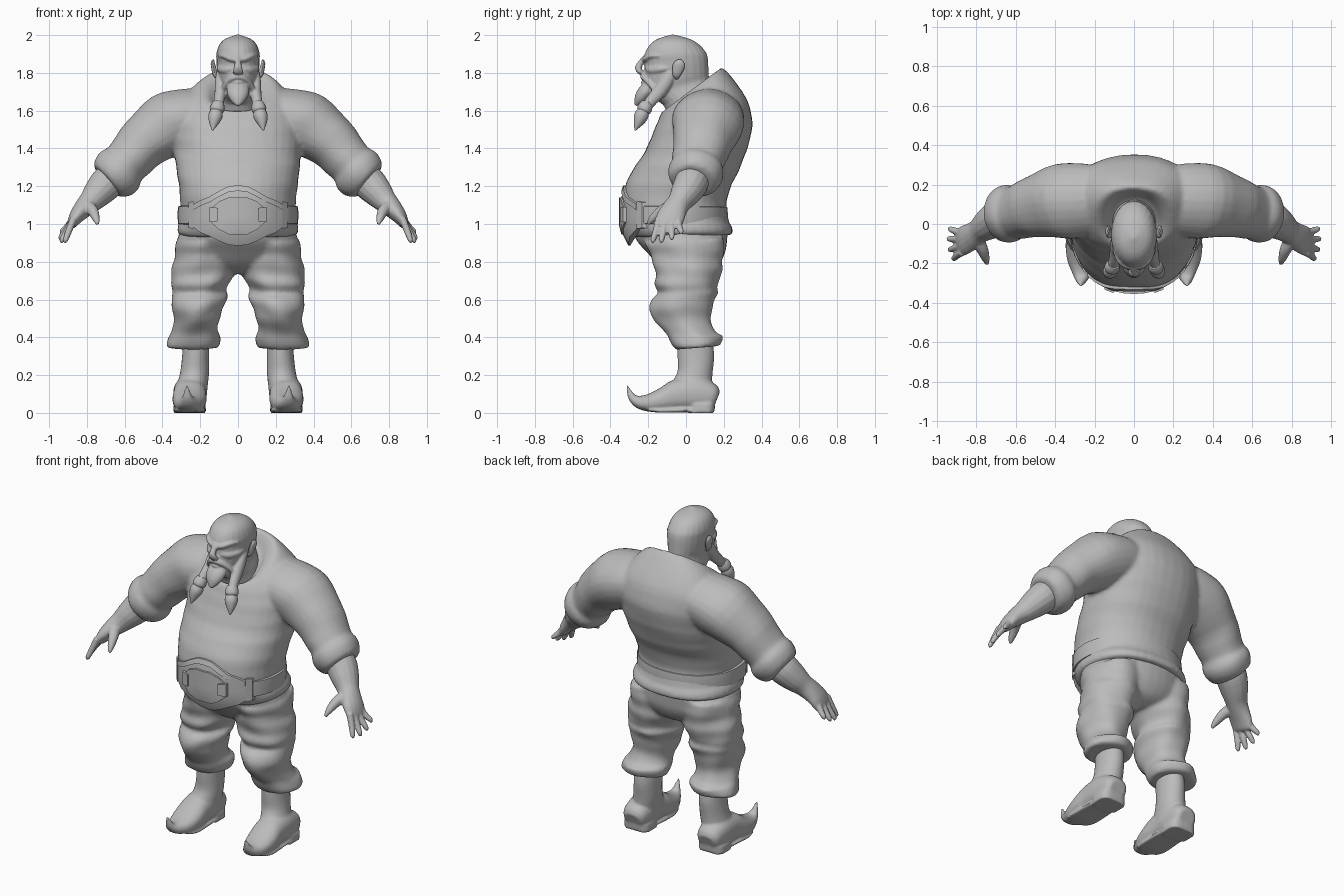
import bpy, bmesh, math
from mathutils import Vector

grey = bpy.data.materials.new("plain_grey")
grey.diffuse_color = (0.5, 0.5, 0.5, 1)


def finish(name, bm, mirror=False, angle=45):
    bmesh.ops.recalc_face_normals(bm, faces=bm.faces)
    me = bpy.data.meshes.new(name)
    bm.to_mesh(me)
    bm.free()
    me.materials.append(grey)
    ob = bpy.data.objects.new(name, me)
    bpy.context.collection.objects.link(ob)
    bpy.ops.object.select_all(action='DESELECT')
    ob.select_set(True)
    bpy.context.view_layer.objects.active = ob
    bpy.ops.object.shade_smooth_by_angle(angle=math.radians(angle))
    if mirror:
        m = ob.modifiers.new("mirror", 'MIRROR')
        m.use_mirror_merge = False
    return ob


def blend(name, parts, voxel, rounds):
    """Melt overlapping parts into one continuous surface."""
    bpy.ops.object.select_all(action='DESELECT')
    for ob in parts:
        ob.select_set(True)
    bpy.context.view_layer.objects.active = parts[0]
    bpy.ops.object.convert(target='MESH')
    bpy.ops.object.join()
    ob = bpy.context.view_layer.objects.active
    ob.name = name
    m = ob.modifiers.new("melt", 'REMESH')
    m.mode, m.voxel_size, m.use_smooth_shade = 'VOXEL', voxel, True
    s = ob.modifiers.new("soften", 'SMOOTH')
    s.factor, s.iterations = 0.5, rounds


def skin(name, rings, n=24, steps=3, power=1.0, wob=0.0, mirror=False):
    """Smooth skin through rings, each given as (centre, u axis, v axis)."""
    dense = []
    for i in range(len(rings) - 1):
        p0, p1 = rings[max(i - 1, 0)], rings[i]
        p2, p3 = rings[i + 1], rings[min(i + 2, len(rings) - 1)]
        for s in range(steps):
            t = s / steps
            dense.append([0.5 * (2 * b + (c - a) * t + (2 * a - 5 * b + 4 * c - d) * t * t
                                 + (3 * b - a - 3 * c + d) * t ** 3)
                          for a, b, c, d in zip(p0, p1, p2, p3)])
    dense.append(rings[-1])
    bm = bmesh.new()
    loops = []
    for c, u, v in dense:
        loop = []
        for k in range(n):
            a = 2 * math.pi * k / n
            ca, sa = math.cos(a), math.sin(a)
            r = 1 + wob * math.sin(3 * a + c.z * 38) * math.cos(2 * a - c.z * 21)
            cu = math.copysign(abs(ca) ** power, ca) * r
            sv = math.copysign(abs(sa) ** power, sa) * r
            loop.append(bm.verts.new(c + u * cu + v * sv))
        loops.append(loop)
    for a, b in zip(loops, loops[1:]):
        for k in range(n):
            bm.faces.new((a[k], a[(k + 1) % n], b[(k + 1) % n], b[k]))
    bm.faces.new(loops[0])
    bm.faces.new(loops[-1])
    return finish(name, bm, mirror)


def body(name, rows, x=0.0, **kw):
    """Rows: front y, front z, back y, back z, half width, optional centre x."""
    rings = []
    for r in rows:
        yf, zf, yb, zb, w = r[:5]
        cx = r[5] if len(r) > 5 else x
        rings.append((Vector((cx, (yf + yb) / 2, (zf + zb) / 2)), Vector((w, 0, 0)),
                      Vector((0, (yb - yf) / 2, (zb - zf) / 2))))
    return skin(name, rings, **kw)


def tube(name, rows, side=(0, 1, 0), **kw):
    """Rows: x, y, z, half thickness, half width along the side axis."""
    pts = [Vector(r[:3]) for r in rows]
    rings = []
    for i, r in enumerate(rows):
        t = (pts[min(i + 1, len(pts) - 1)] - pts[max(i - 1, 0)]).normalized()
        v = Vector(side)
        v = (v - t * v.dot(t)).normalized()
        rings.append((pts[i], t.cross(v) * r[3], v * r[4]))
    return skin(name, rings, **kw)


def plate(name, cols, out, mirror=False):
    """Curved plate on the belly; columns: x, low z, high z."""
    bm = bmesh.new()
    loops = []
    for x, lo, hi in cols:
        y = -0.055 - 0.28 * math.sqrt(max(0, 1 - (x / 0.32) ** 2))
        zs = [lo + (hi - lo) * k / 4 for k in range(5)]
        pts = [(x, y - out + 0.5 * max(0, 0.97 - z) + 0.35 * max(0, z - 1.14), z) for z in zs]
        pts += [(x, y + .04, hi), (x, y + .04, lo)]
        loops.append([bm.verts.new(p) for p in pts])
    for a, b in zip(loops, loops[1:]):
        for k in range(7):
            bm.faces.new((a[k], a[(k + 1) % 7], b[(k + 1) % 7], b[k]))
    bm.faces.new(loops[0])
    bm.faces.new(loops[-1])
    return finish(name, bm, mirror, 30)


def mir(cols):
    return [(-x, a, b) for x, a, b in reversed(cols) if x > 0] + cols


# Shirt: humped torso, hem roll, sleeves and rolled cuffs in one surface
torso = body("torso", [(-.29, .93, .22, .94, .295), (-.325, .98, .24, .97, .305), (-.33, 1.1, .212, 1.08, .305),
                       (-.325, 1.19, .23, 1.18, .312), (-.285, 1.28, .28, 1.28, .325),
                       (-.225, 1.37, .325, 1.4, .335), (-.185, 1.46, .35, 1.52, .345),
                       (-.155, 1.53, .337, 1.62, .34), (-.135, 1.575, .288, 1.72, .30),
                       (-.122, 1.60, .2, 1.822, .215), (-.11, 1.595, .17, 1.81, .155),
                       (-.09, 1.56, .14, 1.75, .12)], n=36, power=.9, wob=.012)
hem = body("hem", [(-.28, .94, .225, .94, .30), (-.30, .96, .247, .95, .32), (-.30, 1.0, .242, .99, .317),
                   (-.29, 1.03, .21, 1.02, .30)], n=36, power=.9, wob=.01)
sleeve = tube("sleeve", [(.20, .12, 1.57, .15, .18), (.28, .12, 1.555, .162, .19), (.37, .115, 1.525, .17, .19),
                         (.495, .09, 1.435, .144, .16), (.58, .065, 1.34, .127, .14),
                         (.64, .05, 1.27, .115, .13)], wob=.02, mirror=True)
cuff = tube("cuff", [(.59, .06, 1.315, .115, .12), (.617, .055, 1.29, .138, .144), (.65, .05, 1.262, .14, .146),
                     (.685, .045, 1.23, .118, .126), (.695, .043, 1.222, .09, .1)], wob=.02, mirror=True)
blend("shirt", [torso, hem, sleeve, cuff], .012, 5)

# Forearm, palm, fingers and thumb
hand = [tube("forearm", [(.65, .04, 1.26, .09, .095), (.70, .025, 1.21, .09, .09), (.745, -.005, 1.16, .078, .08),
                         (.785, -.035, 1.115, .062, .064), (.82, -.06, 1.08, .052, .068),
                         (.855, -.08, 1.04, .04, .075), (.88, -.093, 1.0, .026, .07), (.888, -.097, .985, .012, .055)],
             n=16, mirror=True)]
for i, (tx, ty, tz) in enumerate([(.937, -.025, .945), (.943, -.075, .915), (.937, -.13, .9), (.918, -.175, .9)]):
    by = -.045 - .033 * i
    hand.append(tube("finger", [(.87, by, 1.03, .02, .019), ((.876 + tx) / 2, (by + ty) / 2, (1.02 + tz) / 2, .018, .018),
                                (tx - .005, ty, tz + .015, .014, .014), (tx, ty, tz, .006, .006)], n=10, mirror=True))
hand.append(tube("thumb", [(.80, -.07, 1.10, .035, .04), (.768, -.13, 1.068, .03, .03), (.752, -.175, 1.03, .021, .021),
                           (.743, -.203, 1.0, .009, .009)], n=10, mirror=True))
blend("hands", hand, .006, 3)

# Baggy trousers
seat = body("seat", [(-.28, .98, .205, 1.0, .28), (-.27, .93, .222, .95, .315), (-.225, .87, .215, .88, .31),
                     (-.17, .81, .19, .81, .28), (-.12, .765, .15, .765, .18), (-.06, .735, .08, .735, .08)],
            n=32, wob=.015)
leg = body("leg", [(-.21, .90, .21, .93, .155, .17), (-.18, .81, .195, .82, .162, .173),
                   (-.165, .73, .185, .75, .166, .188), (-.167, .68, .177, .70, .155, .202),
                   (-.15, .635, .16, .66, .142, .206), (-.18, .60, .17, .63, .149, .207),
                   (-.187, .52, .142, .56, .13, .215), (-.14, .46, .135, .48, .118, .22),
                   (-.11, .42, .155, .425, .126, .228), (-.097, .40, .195, .405, .138, .232),
                   (-.06, .338, .178, .358, .138, .237), (-.03, .34, .12, .35, .09, .23)],
           wob=.05, mirror=True, n=28)
blend("trousers", [seat, leg], .012, 4)

# Boots with curled toes and heels
shaft = body("shaft", [(-.045, .38, .14, .38, .07, .222), (-.045, .30, .15, .30, .072, .224),
                       (-.045, .22, .14, .20, .077, .23), (-.075, .16, .14, .13, .082, .242),
                       (-.12, .08, .15, .06, .085, .252)], mirror=True)
foot = tube("foot", [(.255, .165, .075, .04, .05), (.255, .14, .085, .07, .075), (.255, .05, .1, .092, .087),
                     (.255, -.05, .092, .085, .088), (.257, -.12, .07, .065, .09), (.26, -.19, .054, .049, .078),
                     (.264, -.25, .058, .034, .05), (.268, -.288, .085, .02, .026), (.27, -.312, .145, .004, .005)],
            side=(1, 0, 0), power=.85, mirror=True)
heel = body("heel", [(.015, 0, .15, 0, .087), (.015, .05, .155, .05, .084)], x=.256,
            power=.6, steps=1, mirror=True)
sole = tube("sole", [(.255, .05, .014, .012, .08), (.255, -.05, .014, .012, .086), (.257, -.14, .012, .011, .087),
                     (.26, -.20, .018, .010, .07)], side=(1, 0, 0), power=.6, mirror=True, n=12)
blend("boots", [shaft, foot, heel, sole], .008, 2)

# Belt band and layered buckle
body("belt", [(-.32, .998, .2, .995, .30), (-.338, 1.003, .218, 1.0, .318), (-.34, 1.05, .222, 1.05, .32),
              (-.338, 1.095, .218, 1.09, .318), (-.32, 1.10, .2, 1.095, .30)], n=36, steps=1, power=.95)
plate("buckle_plate", mir([(0, .885, 1.2), (.05, .89, 1.195), (.1, .91, 1.17), (.15, .935, 1.14),
                           (.2, .955, 1.12), (.24, .985, 1.10)]), .012)
plate("buckle_boss", mir([(0, .945, 1.14), (.05, .945, 1.14), (.1, .97, 1.12), (.145, 1.01, 1.08)]), .02)
plate("buckle_clasp", [(.105, 1.015, 1.085), (.15, 1.01, 1.09)], .03, True)
plate("belt_loop", [(.235, .975, 1.12), (.262, .98, 1.115)], .016, True)
plate("buckle_rim", mir([(0, 1.175, 1.205), (.05, 1.17, 1.2), (.1, 1.145, 1.175), (.15, 1.115, 1.145),
                         (.2, 1.095, 1.125), (.235, 1.075, 1.105)]), .02)

# Bald head with face details, moustache, chin beard and side whiskers
skull = body("skull", [(-.09, 1.54, .14, 1.66, .115), (-.12, 1.63, .125, 1.72, .105), (-.20, 1.675, .122, 1.77, .095),
                       (-.218, 1.73, .12, 1.80, .104), (-.222, 1.80, .118, 1.845, .112),
                       (-.218, 1.85, .115, 1.88, .114), (-.222, 1.89, .105, 1.91, .115),
                       (-.195, 1.945, .07, 1.95, .1), (-.15, 1.98, .02, 1.98, .068),
                       (-.075, 2.003, -.065, 2.003, .006)], power=.95)
nose = tube("nose", [(0, -.215, 1.885, .012, .016), (0, -.236, 1.86, .014, .016), (0, -.252, 1.828, .019, .022),
                     (0, -.244, 1.806, .015, .03), (0, -.222, 1.797, .01, .02)], side=(1, 0, 0), n=12)
brow = tube("brow", [(.0, -.222, 1.868, .015, .014), (.04, -.212, 1.876, .016, .016), (.075, -.185, 1.89, .013, .014),
                     (.1, -.14, 1.89, .008, .008)], n=10, mirror=True)
cheek = tube("cheek", [(.03, -.208, 1.822, .012, .012), (.06, -.185, 1.815, .022, .02),
                       (.092, -.135, 1.82, .02, .02), (.105, -.09, 1.825, .008, .008)], n=10, mirror=True)
lip = tube("lip", [(-.04, -.2, 1.745, .006, .008), (0, -.228, 1.75, .009, .013), (.04, -.2, 1.745, .006, .008)], n=10)
moustache = tube("moustache", [(0, -.23, 1.78, .014, .014), (.03, -.22, 1.772, .015, .014),
                               (.062, -.19, 1.745, .014, .016), (.085, -.16, 1.705, .014, .016)], n=10, mirror=True)
beard = tube("beard", [(0, -.18, 1.735, .035, .055), (0, -.215, 1.70, .04, .06), (0, -.24, 1.668, .034, .048),
                       (0, -.255, 1.645, .022, .03), (0, -.268, 1.628, .008, .01)], side=(1, 0, 0), n=14)
whisker = tube("whisker", [(.102, -.075, 1.80, .014, .024), (.098, -.105, 1.75, .024, .034),
                           (.094, -.14, 1.70, .03, .036), (.099, -.178, 1.66, .028, .032),
                           (.108, -.21, 1.62, .027, .028)], n=14, mirror=True)
blend("head", [skull, nose, brow, cheek, lip, moustache, beard, whisker], .0055, 4)

# Ears
tube("ear", [(.105, -.05, 1.77, .008, .01), (.12, -.05, 1.79, .013, .022), (.129, -.04, 1.83, .013, .032),
             (.134, -.035, 1.855, .01, .026), (.13, -.035, 1.87, .004, .01)], n=12, mirror=True)

# Braid ends
tube("braid_ring", [(.103, -.203, 1.642, .028, .028), (.106, -.21, 1.628, .036, .036), (.112, -.222, 1.605, .039, .039),
                    (.115, -.228, 1.592, .03, .03)], n=14, mirror=True)
tube("braid_tip", [(.114, -.225, 1.598, .032, .032), (.12, -.238, 1.57, .038, .038), (.128, -.253, 1.535, .026, .026),
                   (.135, -.27, 1.495, .003, .003)], n=14, mirror=True)
